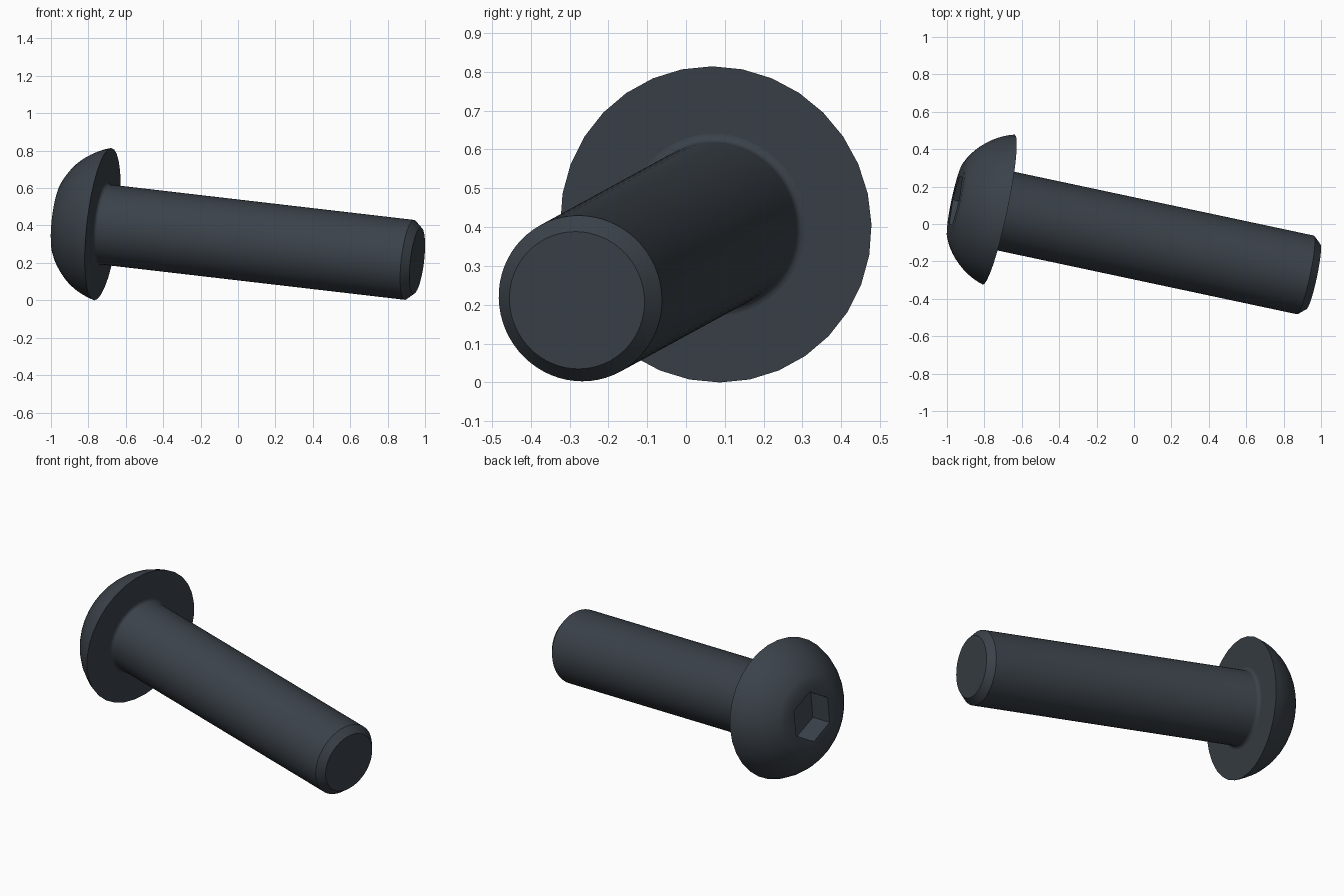
import bpy
import bmesh
from math import sin, cos, pi, atan
from mathutils import Matrix, Vector

cube = bpy.data.objects.get("Cube")
if cube:
    bpy.data.objects.remove(cube, do_unlink=True)

# Main dimensions, measured along the bolt axis from the tip
SEAT, TOP = 1.73, 1.966
SHANK_R, HEAD_R, FLAT_R = 0.215, 0.41, 0.207
HEX_R, HEX_DEPTH = 0.149, 0.14

# Tilted frame: local z runs from the tip to the head
axis = Vector((-0.972, 0.207, 0.113)).normalized()
up = (Vector((0, 0, 1)) - axis * axis.z).normalized()
side = axis.cross(up)
frame = Matrix((up, side, axis)).transposed().to_4x4()
frame.translation = (0.958, -0.281, 0.2115)

steel = bpy.data.materials.new("dark_steel")
steel.use_nodes = True
colour = (0.043, 0.054, 0.067, 1)
steel.diffuse_color = colour
steel.node_tree.nodes["Principled BSDF"].inputs["Base Color"].default_value = colour


def ring(bm, radius, z, sides):
    return [bm.verts.new((radius * cos(2 * pi * i / sides),
                          radius * sin(2 * pi * i / sides), z))
            for i in range(sides)]


def bridge(bm, a, b):
    n = len(a)
    for i in range(n):
        j = (i + 1) % n
        bm.faces.new((a[i], a[j], b[j], b[i]))


def lathe(bm, profile, sides):
    """Revolve (radius, z) points; return the first and last rings."""
    rings = [ring(bm, r, z, sides) for r, z in profile]
    for a, b in zip(rings, rings[1:]):
        bridge(bm, a, b)
    return rings[0], rings[-1]


def finish(bm, name):
    bmesh.ops.recalc_face_normals(bm, faces=bm.faces)
    mesh = bpy.data.meshes.new(name)
    bm.to_mesh(mesh)
    bm.free()
    mesh.materials.append(steel)
    obj = bpy.data.objects.new(name, mesh)
    obj.matrix_world = frame
    bpy.context.collection.objects.link(obj)
    bpy.ops.object.select_all(action='DESELECT')
    obj.select_set(True)
    bpy.context.view_layer.objects.active = obj
    bpy.ops.object.shade_smooth_by_angle(angle=pi / 6)


def arc(start, end, sagitta, steps):
    """Points on an arc from start to end, bulging to the right of travel."""
    a, b = Vector(start), Vector(end)
    chord = b - a
    half = 2 * atan(2 * sagitta / chord.length)
    radius = chord.length / (2 * sin(half))
    normal = Vector((chord.y, -chord.x)).normalized()
    along = chord.normalized()
    centre = (a + b) / 2 - normal * radius * cos(half)
    angles = [half * (2 * i / steps - 1) for i in range(steps + 1)]
    return [tuple(centre + radius * (along * sin(t) + normal * cos(t)))
            for t in angles]


# Shank: chamfered tip, straight body and a small fillet under the head
bm = bmesh.new()
fillet = 0.02
flare = [(SHANK_R + fillet * (1 - cos(t * pi / 8)),
          SEAT - fillet * (1 - sin(t * pi / 8))) for t in range(5)]
tip, _ = lathe(bm, [(0.178, 0), (SHANK_R, 0.042)] + flare, 64)
bm.faces.new(tip)
finish(bm, "shank")

# Head: domed button with a flat top and a hexagonal socket
bm = bmesh.new()
seat, flat = lathe(bm, arc((HEAD_R, SEAT), (FLAT_R, TOP), 0.035, 10), 32)
bm.faces.new(seat)
mouth = ring(bm, HEX_R, TOP, 6)
floor = ring(bm, HEX_R, TOP - HEX_DEPTH, 6)
bridge(bm, mouth, floor)
bm.faces.new(floor)
rims = [bm.edges.get((loop[i - 1], loop[i]))
        for loop in (flat, mouth) for i in range(len(loop))]
bmesh.ops.triangle_fill(bm, edges=rims, use_beauty=True, normal=(0, 0, 1))
finish(bm, "button_head")
